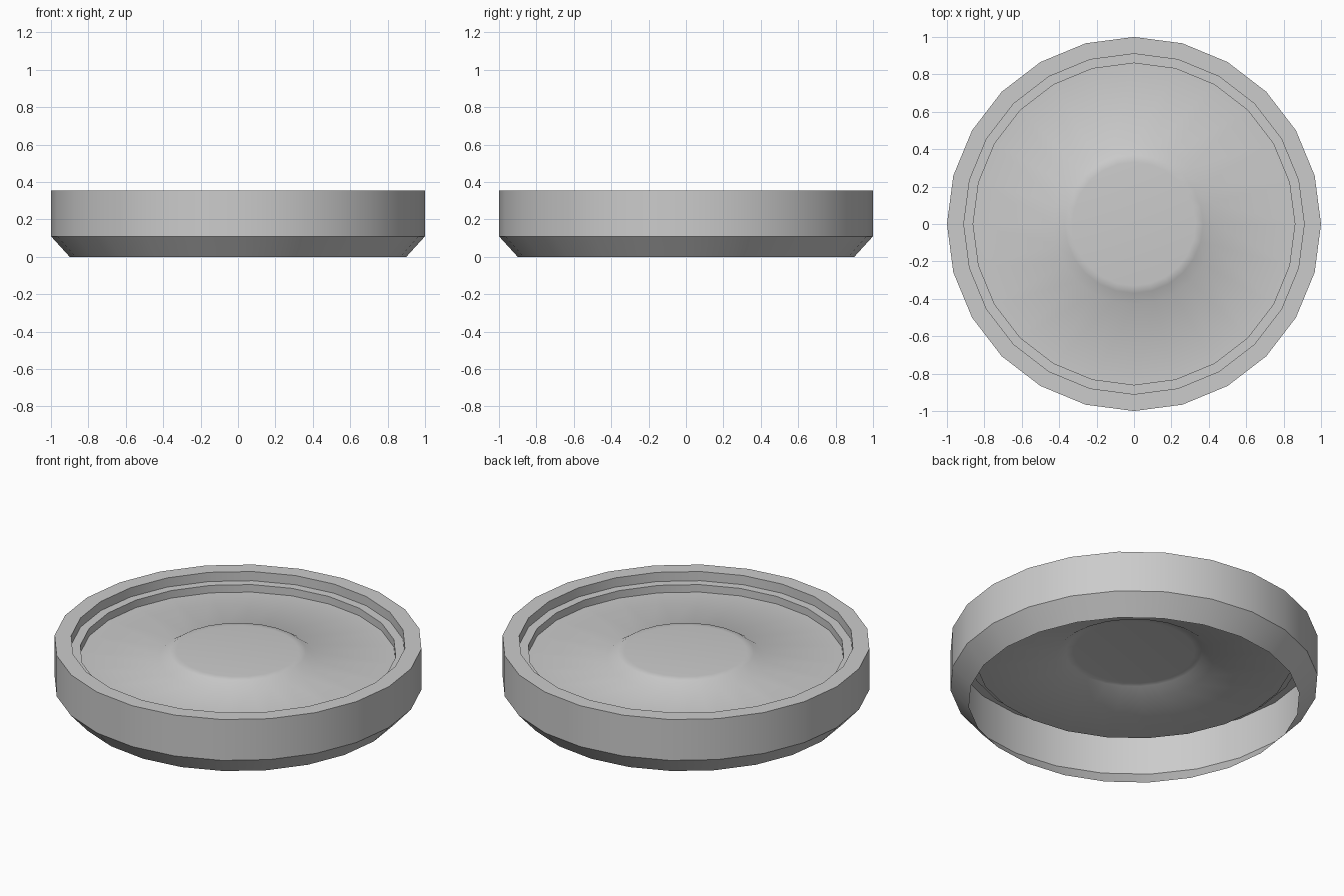
import bpy, bmesh, math

if "Cube" in bpy.data.objects:
    bpy.data.objects.remove(bpy.data.objects["Cube"])

SIDES = 24


def lathe(name, profile, smooth_angle):
    """Spin (radius, z) points around z; a zero radius closes to a centre point."""
    bm = bmesh.new()
    rings = []
    for r, z in profile:
        if r == 0:
            rings.append([bm.verts.new((0, 0, z))] * SIDES)
        else:
            rings.append([bm.verts.new((r * math.cos(2 * math.pi * i / SIDES),
                                        r * math.sin(2 * math.pi * i / SIDES), z))
                          for i in range(SIDES)])
    for a, b in zip(rings, rings[1:]):
        for i in range(SIDES):
            j = (i + 1) % SIDES
            quad = [a[i], a[j], b[j], b[i]]
            bm.faces.new(list(dict.fromkeys(quad)))
    mesh = bpy.data.meshes.new(name)
    bm.to_mesh(mesh)
    bm.free()
    obj = bpy.data.objects.new(name, mesh)
    bpy.context.collection.objects.link(obj)
    bpy.ops.object.select_all(action='DESELECT')
    obj.select_set(True)
    bpy.context.view_layer.objects.active = obj
    bpy.ops.object.shade_smooth_by_angle(angle=math.radians(smooth_angle))
    return obj


# Open-bottomed shell: bevelled foot, outer wall, flat rim and stepped inner lip
lathe("rim_shell", [(0.90, 0.0), (1.0, 0.11), (1.0, 0.355), (0.91, 0.355),
                    (0.91, 0.30), (0.86, 0.30), (0.86, 0.255)], 30)

# Thin inner plate with a softly raised centre
lathe("inner_plate", [(0.86, 0.255), (0.43, 0.258), (0.37, 0.298),
                      (0.33, 0.302), (0, 0.302)], 80)
